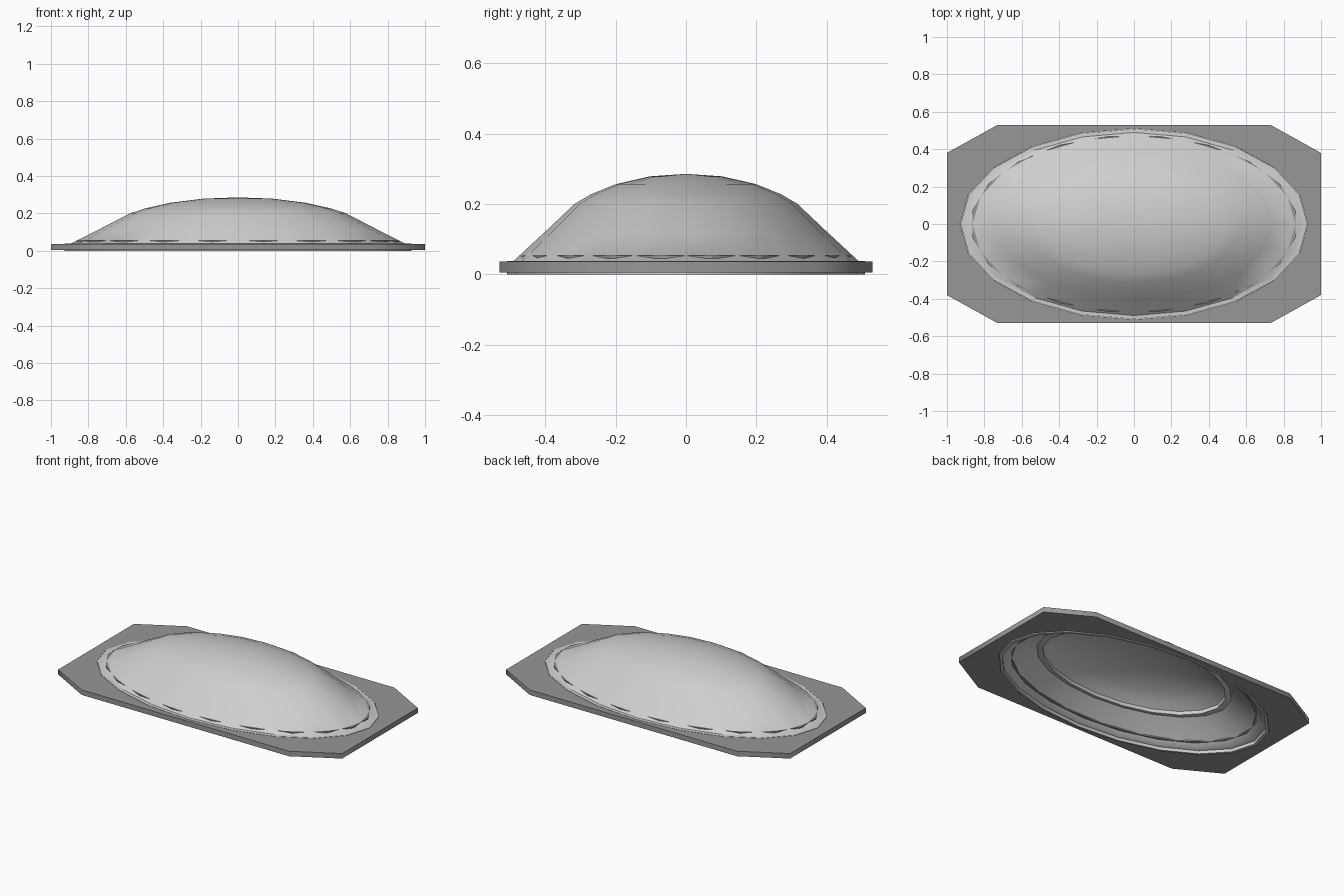
import bpy, bmesh, math

if "Cube" in bpy.data.objects:
    bpy.data.objects.remove(bpy.data.objects["Cube"])

SIDES = 20
RX, RY = 0.93, 0.51


def material(name, grey):
    m = bpy.data.materials.new(name)
    m.use_nodes = True
    colour = (grey, grey, grey, 1)
    m.diffuse_color = colour
    m.node_tree.nodes["Principled BSDF"].inputs["Base Color"].default_value = colour
    return m


frame_grey = material("frame grey", 0.31)
dome_grey = material("pale dome grey", 0.62)


def ellipse(rx, ry, phase=0.0):
    angles = [(i + phase) * math.tau / SIDES for i in range(SIDES)]
    return [(rx * math.cos(a), ry * math.sin(a)) for a in angles]


def loft(name, profile, mat, rx=RX, ry=RY, phase=0.0):
    """Skin a closed profile of elliptical rings given as (radius factor, height)."""
    bm = bmesh.new()
    rings = []
    for t, z in profile:
        if t == 0:
            rings.append([bm.verts.new((0, 0, z))] * SIDES)
        else:
            rings.append([bm.verts.new((x, y, z)) for x, y in ellipse(rx * t, ry * t, phase)])
    for low, high in zip(rings, rings[1:] + rings[:1]):
        for i in range(SIDES):
            j = (i + 1) % SIDES
            corners = list(dict.fromkeys((low[i], low[j], high[j], high[i])))
            # Two centre points in a row have no skin between them
            if len(corners) > 2:
                bm.faces.new(corners)
    bmesh.ops.recalc_face_normals(bm, faces=bm.faces)
    mesh = bpy.data.meshes.new(name)
    bm.to_mesh(mesh)
    bm.free()
    mesh.materials.append(mat)
    obj = bpy.data.objects.new(name, mesh)
    bpy.context.collection.objects.link(obj)
    return obj


def activate(obj):
    bpy.ops.object.select_all(action="DESELECT")
    obj.select_set(True)
    bpy.context.view_layer.objects.active = obj


# Eight-sided base plate with an elliptical opening
corner = [(1, 0.38), (0.73, 0.53)]
half = corner + [(-x, y) for x, y in reversed(corner)]
outline = half + [(-x, -y) for x, y in half]
curve = bpy.data.curves.new("base_frame", "CURVE")
curve.dimensions = "2D"
curve.fill_mode = "BOTH"
curve.extrude = 0.016
for points in (outline, ellipse(RX, RY)):
    spline = curve.splines.new("POLY")
    spline.points.add(len(points) - 1)
    for p, (x, y) in zip(spline.points, points):
        p.co = (x, y, 0, 1)
    spline.use_cyclic_u = True
curve.materials.append(frame_grey)
frame = bpy.data.objects.new("base_frame", curve)
frame.location.z = 0.021
bpy.context.collection.objects.link(frame)
activate(frame)
bpy.ops.object.convert(target="MESH")

# Shallow dome: outer skin, then the stepped inner skin
outer = [(0.998, 0), (0.998, 0.038), (0.96, 0.039), (0.79, 0.119), (0.62, 0.201),
         (0.53, 0.228), (0.39, 0.257), (0.2, 0.279), (0, 0.286)]
inner = [(0, 0.274), (0.2, 0.267), (0.39, 0.245), (0.52, 0.216), (0.6, 0.192),
         (0.675, 0.158), (0.675, 0.135), (0.705, 0.135), (0.72, 0.138),
         (0.92, 0.043), (0.95, 0.025), (0.975, 0.02), (0.975, 0)]
dome = loft("dome_shell", outer + inner, dome_grey)
activate(dome)
bpy.ops.object.shade_smooth_by_angle(angle=math.radians(32))

# Thin seating ring just breaking through the foot of the dome
loft("seating_ring", [(1, 0.046), (1, 0.054), (0.96, 0.054), (0.96, 0.046)],
     frame_grey, rx=0.874, ry=0.474, phase=0.5)
